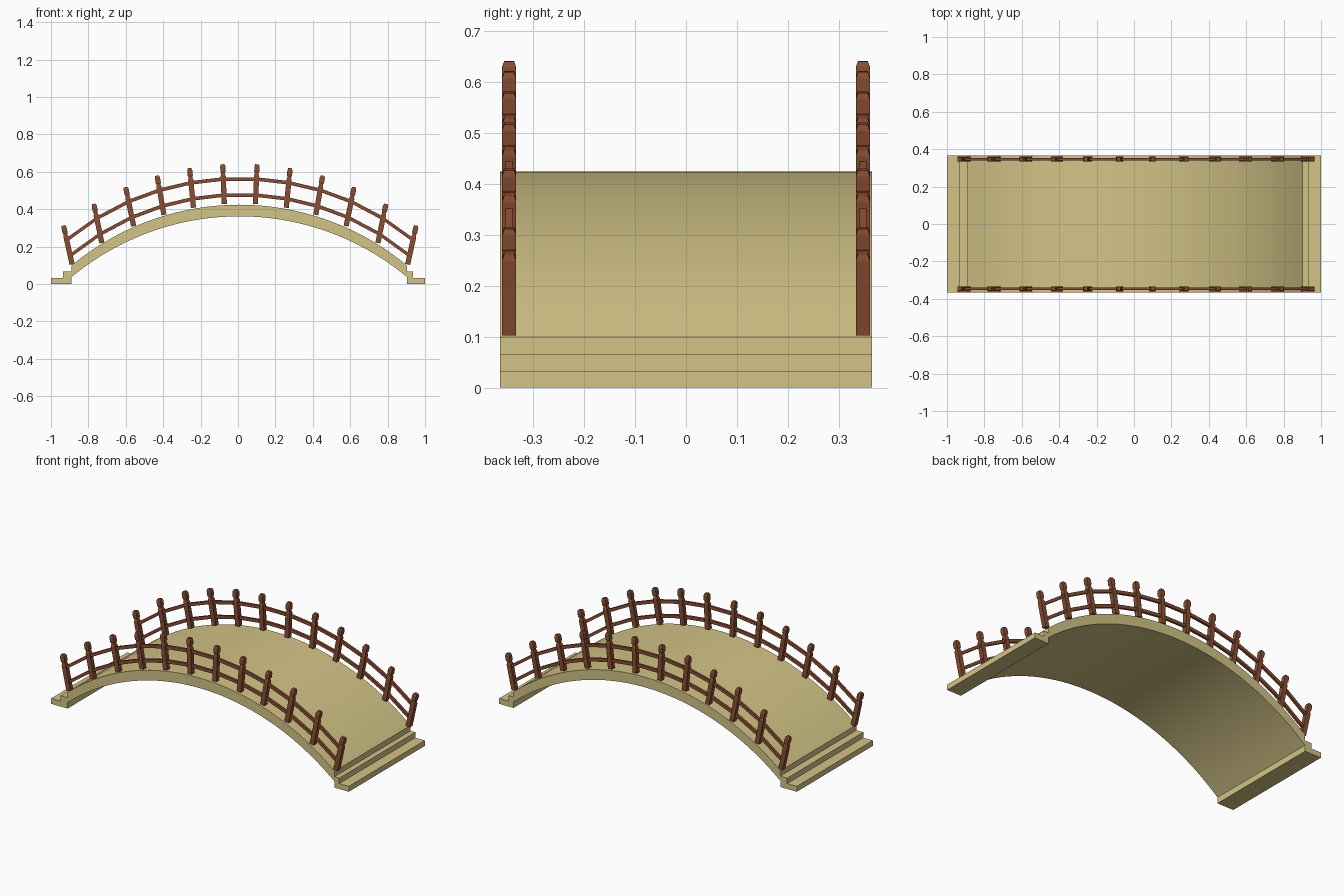
import bpy, bmesh, math
from mathutils import Vector

if "Cube" in bpy.data.objects:
    bpy.data.objects.remove(bpy.data.objects["Cube"])

CX = 0.007          # the arch sits very slightly off centre
HALF = 0.897        # half span of the arch
RADIUS = 1.40
PEAK = 0.424
WIDTH = 0.365       # half width of the deck


def material(name, color):
    m = bpy.data.materials.new(name)
    m.diffuse_color = (*color, 1)
    m.use_nodes = True
    m.node_tree.nodes["Principled BSDF"].inputs["Base Color"].default_value = m.diffuse_color
    return m


tan = material("tan_stone", (0.65, 0.55, 0.24))
brown = material("brown_wood", (0.25, 0.075, 0.033))


def finish(name, bm, mat, smooth=False):
    bmesh.ops.recalc_face_normals(bm, faces=bm.faces)
    me = bpy.data.meshes.new(name)
    bm.to_mesh(me)
    bm.free()
    me.materials.append(mat)
    ob = bpy.data.objects.new(name, me)
    bpy.context.collection.objects.link(ob)
    if smooth:
        bpy.ops.object.select_all(action='DESELECT')
        ob.select_set(True)
        bpy.context.view_layer.objects.active = ob
        bpy.ops.object.shade_smooth_by_angle(angle=math.radians(20))
    return ob


def arch(x):
    return PEAK - RADIUS + math.sqrt(RADIUS ** 2 - x * x)


# arched deck with stepped ends, one side profile extruded across
N = 32
xs = [HALF * (2 * i / N - 1) for i in range(N + 1)]
top = [(x + CX, arch(x)) for x in xs]
under = [(x + CX, arch(x) - 0.062) for x in reversed(xs)]
right = [(HALF + CX, 0.066), (0.936, 0.066), (0.936, 0.033),
         (1.0, 0.033), (1.0, 0.0), (HALF + CX, 0.0)]
left = [(CX - HALF, 0.0), (-1.0, 0.0), (-1.0, 0.033),
        (-0.936, 0.033), (-0.936, 0.066), (CX - HALF, 0.066)]
bm = bmesh.new()
face = bm.faces.new([bm.verts.new((x, -WIDTH, z))
                     for x, z in top + right + under + left])
ext = bmesh.ops.extrude_face_region(bm, geom=[face])
bmesh.ops.translate(bm, vec=(0, 2 * WIDTH, 0),
                    verts=[v for v in ext["geom"] if isinstance(v, bmesh.types.BMVert)])
finish("arched_deck", bm, tan, smooth=True)

# post layout: base x and top x, measured from the arch centre
LAYOUT = [(0.083, 0.092), (0.248, 0.269), (0.406, 0.443),
          (0.568, 0.611), (0.738, 0.781), (0.897, 0.943)]
LENGTH = 0.213
# (distance along post, half thickness): body, neck, bevelled cap
POST = [(0, 0.0138), (0.150, 0.0138), (0.161, 0.0105), (0.168, 0.0105),
        (0.173, 0.0138), (0.201, 0.0138), (LENGTH, 0.0098)]
RAIL_Y = 0.347


def post_frames():
    frames = []
    for s in (-1, 1):
        for bx, tx in LAYOUT:
            dx = s * (tx - bx)
            axis = Vector((dx, 0, math.sqrt(LENGTH ** 2 - dx * dx))) / LENGTH
            frames.append((Vector((0.01 + s * bx, 0, arch(bx) + 0.006)), axis))
    return sorted(frames, key=lambda f: f[0].x)


def loft(bm, rings):
    """Join rings of four points into a closed bar."""
    rings = [[bm.verts.new(p) for p in r] for r in rings]
    for a, b in zip(rings, rings[1:]):
        for i in range(4):
            j = (i + 1) % 4
            bm.faces.new((a[i], a[j], b[j], b[i]))
    bm.faces.new(rings[0])
    bm.faces.new(rings[-1])


CORNERS = [(-1, -1), (1, -1), (1, 1), (-1, 1)]
frames = post_frames()
for side, sy in (("front", -1), ("back", 1)):
    off = Vector((0, sy * RAIL_Y, 0))

    # leaning square posts
    for n, (base, axis) in enumerate(frames):
        across = Vector((axis.z, 0, -axis.x))
        bm = bmesh.new()
        loft(bm, [[base + off + axis * d + across * (a * h) + Vector((0, b * h, 0))
                   for a, b in CORNERS] for d, h in POST])
        finish(f"{side}_post_{n + 1}", bm, brown)

    # straight-segment rails running from post to post
    for label, height in (("lower", 0.048), ("upper", 0.134)):
        bm = bmesh.new()
        loft(bm, [[base + off + axis * (height + a * 0.0095) + Vector((0, b * 0.007, 0))
                   for a, b in CORNERS] for base, axis in frames])
        finish(f"{side}_{label}_rail", bm, brown)
